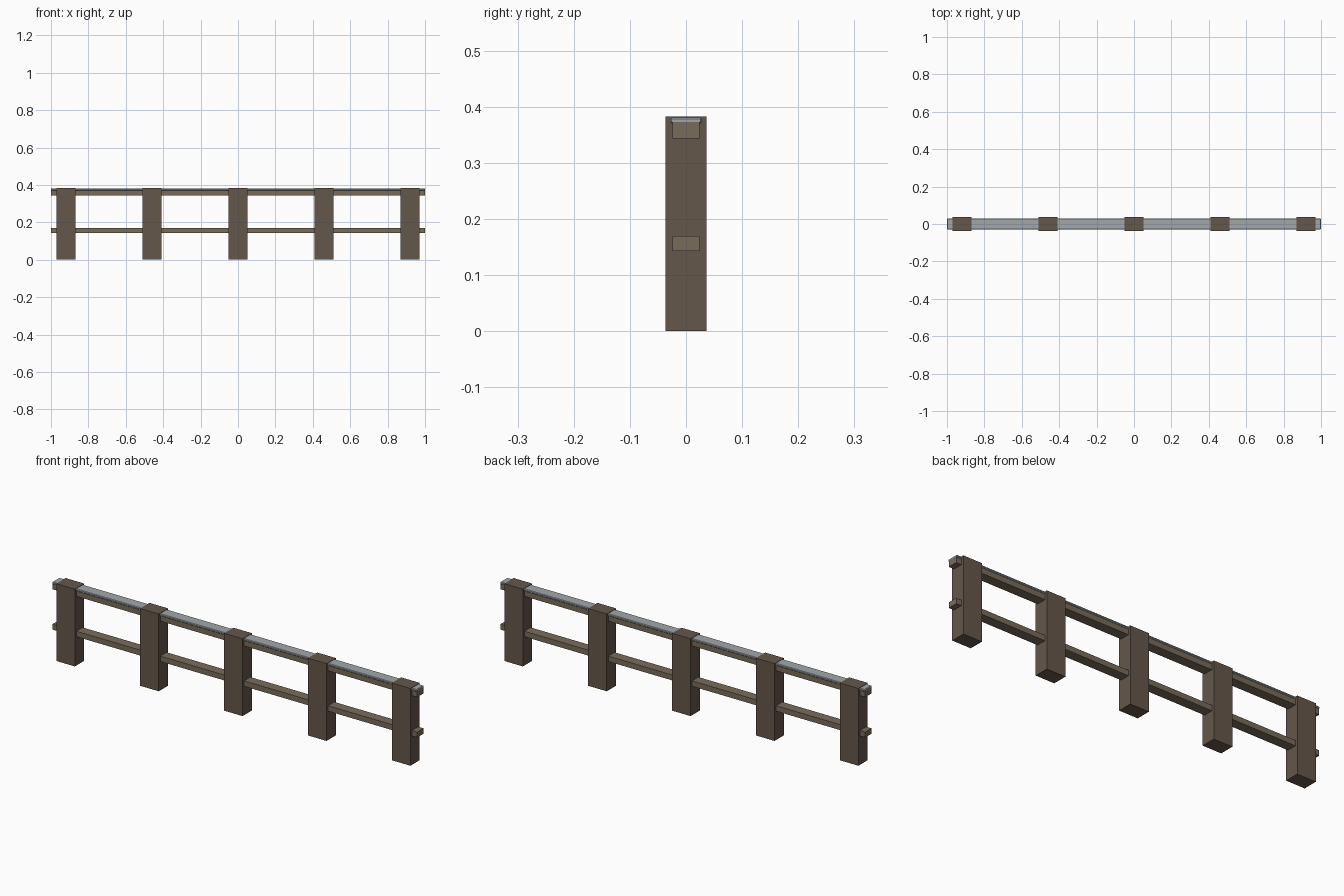
import bpy, bmesh

if "Cube" in bpy.data.objects:
    bpy.data.objects.remove(bpy.data.objects["Cube"])


def material(name, color):
    m = bpy.data.materials.new(name)
    m.diffuse_color = (*color, 1)
    m.use_nodes = True
    m.node_tree.nodes["Principled BSDF"].inputs["Base Color"].default_value = m.diffuse_color
    return m


def box(name, x, z0, z1, sx, sy, mat, bevel=0):
    bm = bmesh.new()
    bmesh.ops.create_cube(bm, size=1)
    for v in bm.verts:
        v.co.x *= sx
        v.co.y *= sy
        v.co.z *= z1 - z0
    if bevel:
        bmesh.ops.bevel(bm, geom=bm.edges[:], offset=bevel, segments=1, affect='EDGES')
    me = bpy.data.meshes.new(name)
    bm.to_mesh(me)
    bm.free()
    me.materials.append(mat)
    ob = bpy.data.objects.new(name, me)
    ob.location = (x, 0, (z0 + z1) / 2)
    bpy.context.collection.objects.link(ob)
    return ob


post_wood = material("post_wood", (0.13, 0.095, 0.068))
rail_wood = material("rail_wood", (0.19, 0.15, 0.105))
metal = material("cap_metal", (0.36, 0.39, 0.41))

# Five evenly spaced posts
for i in range(5):
    box(f"post_{i + 1}", (i - 2) * 0.46, 0, 0.383, 0.102, 0.073, post_wood)

# Two rails running through the posts
box("lower_rail", 0, 0.143, 0.170, 2, 0.049, rail_wood)
box("upper_rail", 0, 0.343, 0.373, 2, 0.049, rail_wood)

# Thin chamfered strip on top of the upper rail
box("rail_cap", 0, 0.370, 0.381, 2, 0.057, metal, 0.003)
